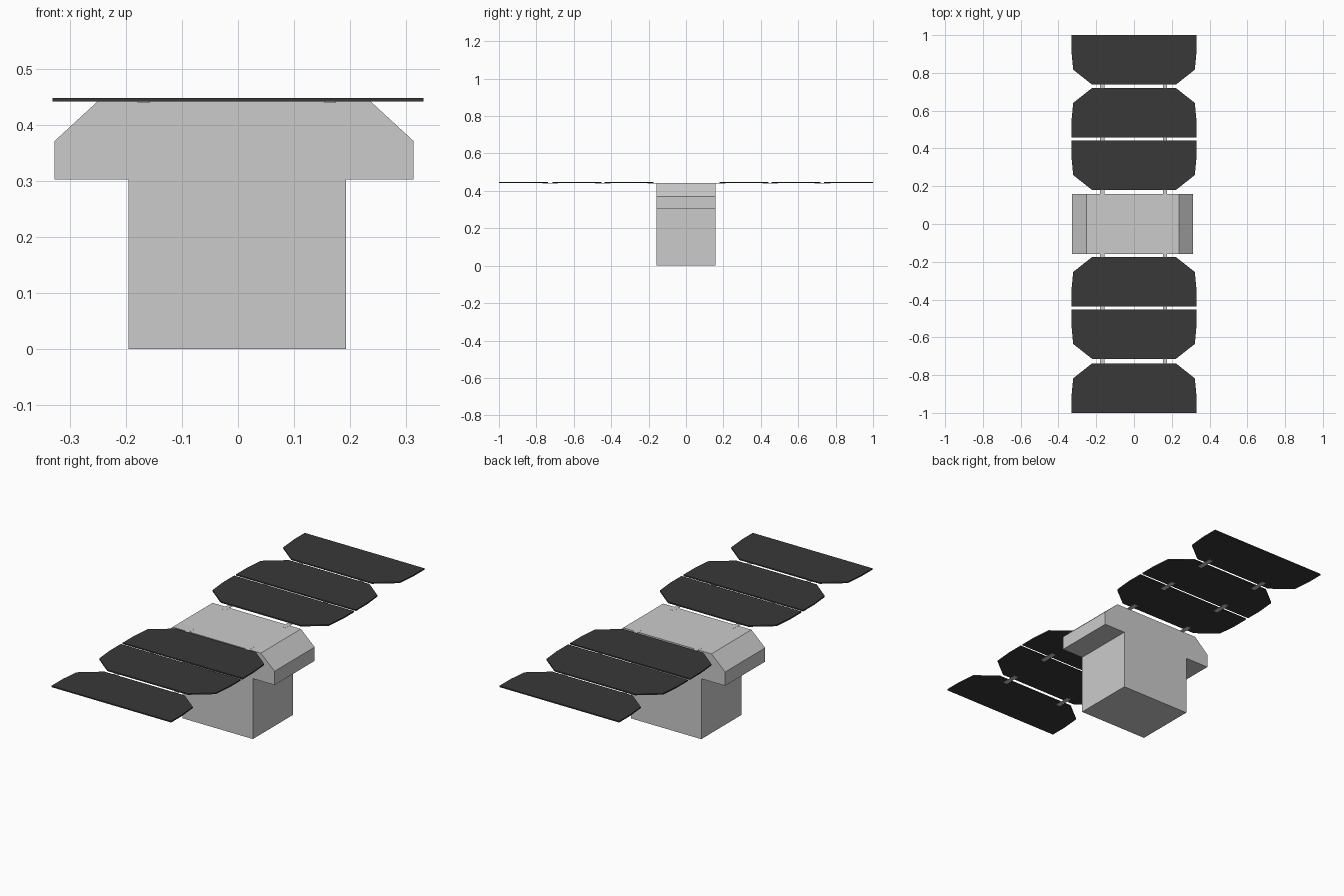
import bpy, bmesh

if "Cube" in bpy.data.objects:
    bpy.data.objects.remove(bpy.data.objects["Cube"])


def prism(name, pts, place, direction, mat=None):
    """Extrude a closed 2D outline into a flat-faced solid."""
    bm = bmesh.new()
    face = bm.faces.new([bm.verts.new(place(a, b)) for a, b in pts])
    ext = bmesh.ops.extrude_face_region(bm, geom=[face])
    verts = [g for g in ext["geom"] if isinstance(g, bmesh.types.BMVert)]
    bmesh.ops.translate(bm, verts=verts, vec=direction)
    bmesh.ops.recalc_face_normals(bm, faces=bm.faces)
    mesh = bpy.data.meshes.new(name)
    bm.to_mesh(mesh)
    bm.free()
    obj = bpy.data.objects.new(name, mesh)
    bpy.context.collection.objects.link(obj)
    if mat:
        mesh.materials.append(mat)
    return obj


dark = bpy.data.materials.new("panel_dark")
dark.diffuse_color = (0.04, 0.04, 0.04, 1)
dark.use_nodes = True
dark.node_tree.nodes["Principled BSDF"].inputs["Base Color"].default_value = dark.diffuse_color

# Body: T-shaped front profile with chamfered shoulders
body_profile = [(-0.195, 0), (0.193, 0), (0.193, 0.302), (0.313, 0.302),
                (0.313, 0.371), (0.237, 0.441), (-0.251, 0.441),
                (-0.327, 0.371), (-0.327, 0.302), (-0.195, 0.302)]
prism("body", body_profile, lambda x, z: (x, -0.158, z), (0, 0.316, 0))

# Panel outline: half widths along the length, from tapered end to straight end
half = [(0.222, 0), (0.322, 0.079), (0.331, 0.175), (0.331, 0.262)]
outline = half + [(-x, v) for x, v in reversed(half)]

# Two wings of three panels: (start of tapered end, direction of the taper)
panels = {1: [(0.180, 1), (0.720, -1), (0.738, 1)],
          -1: [(0.175, 1), (0.714, -1), (0.738, 1)]}
hinges = {1: [0.17, 0.45, 0.73], -1: [0.165, 0.445, 0.726]}

for side, label in ((1, "back"), (-1, "front")):
    for i, (start, way) in enumerate(panels[side], 1):
        prism(f"{label}_panel_{i}", outline,
              lambda x, v: (x, side * (start + way * v), 0.441),
              (0, 0, 0.0065), dark)
    # Thin hinge strips bridging the gaps underneath
    for i, y in enumerate(hinges[side], 1):
        for x, hand in ((-0.168, "left"), (0.164, "right")):
            strip = [(x - 0.011, y - 0.042), (x + 0.011, y - 0.042),
                     (x + 0.011, y + 0.042), (x - 0.011, y + 0.042)]
            prism(f"{label}_hinge_{hand}_{i}", strip,
                  lambda a, b: (a, side * b, 0.4395), (0, 0, 0.002))
